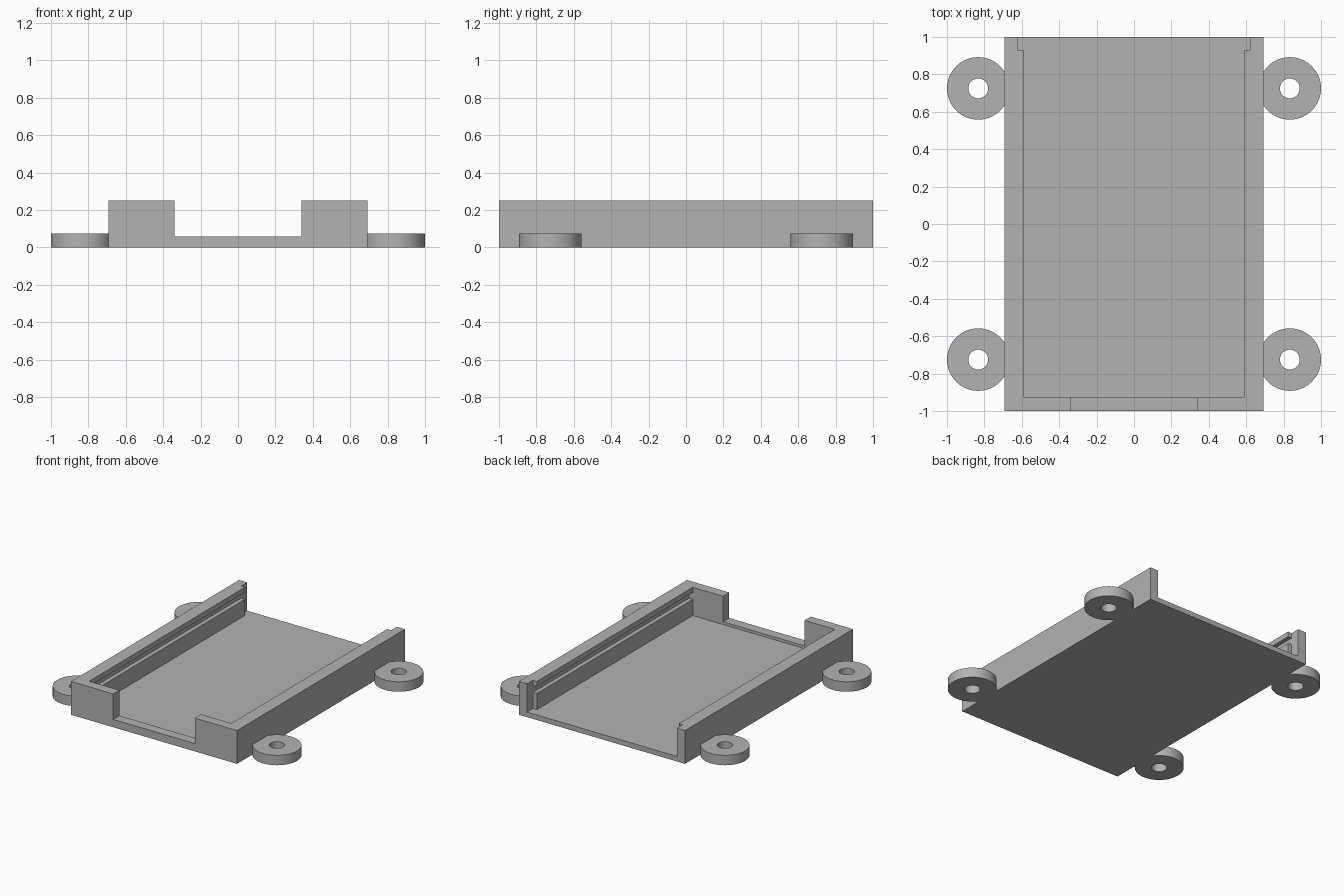
import bpy
import bmesh
from mathutils import Matrix

old = bpy.data.objects.get("Cube")
if old:
    bpy.data.objects.remove(old, do_unlink=True)

# Overall dimensions
HALF_W, HALF_L, HEIGHT = 0.692, 1.0, 0.251
FLOOR, LIP, EAR_H = 0.038, 0.059, 0.075
INNER_W, SLOT_W, NOTCH_W = 0.592, 0.624, 0.34
FRONT_Y, RAIL_END_Y = -0.926, 0.931

grey = bpy.data.materials.new("plain grey")
grey.use_nodes = True
colour = (0.45, 0.45, 0.45, 1)
grey.diffuse_color = colour
grey.node_tree.nodes["Principled BSDF"].inputs["Base Color"].default_value = colour


def finish(name, bm):
    mesh = bpy.data.meshes.new(name)
    bm.to_mesh(mesh)
    bm.free()
    obj = bpy.data.objects.new(name, mesh)
    bpy.context.collection.objects.link(obj)
    mesh.materials.append(grey)
    return obj


def box(name, x, y0, y1, z0, z1):
    """Box symmetric in x, between the given y and z limits."""
    bm = bmesh.new()
    size = Matrix.Diagonal((2 * x, y1 - y0, z1 - z0, 1))
    place = Matrix.Translation((0, (y0 + y1) / 2, (z0 + z1) / 2))
    bmesh.ops.create_cube(bm, size=1, matrix=place @ size)
    return finish(name, bm)


def cylinder(name, x, y, radius, z0, z1):
    bm = bmesh.new()
    bmesh.ops.create_cone(bm, cap_ends=True, segments=64, radius1=radius,
                          radius2=radius, depth=z1 - z0,
                          matrix=Matrix.Translation((x, y, (z0 + z1) / 2)))
    return finish(name, bm)


def combine(target, tool, operation):
    """Apply a boolean and discard the tool."""
    mod = target.modifiers.new("combine", 'BOOLEAN')
    mod.object, mod.operation, mod.solver = tool, operation, 'EXACT'
    bpy.context.view_layer.objects.active = target
    bpy.ops.object.modifier_apply(modifier=mod.name)
    bpy.data.objects.remove(tool, do_unlink=True)


# Tray: solid block, hollowed and open at the back
tray = box("tray", HALF_W, -HALF_L, HALF_L, 0, HEIGHT)
cuts = [
    box("cavity", INNER_W, FRONT_Y, 1.2, FLOOR, 0.5),
    box("back_relief", SLOT_W, RAIL_END_Y, 1.2, FLOOR, 0.5),
    box("board_slot", SLOT_W, FRONT_Y, 1.2, 0.16, 0.212),
    box("front_opening", NOTCH_W, -1.2, -0.8, LIP, 0.5),
]
for cut in cuts:
    combine(tray, cut, 'DIFFERENCE')

# Four round mounting ears with screw holes
for sx in (-1, 1):
    for sy in (-1, 1):
        x, y = sx * 0.833, sy * 0.725
        ear = cylinder("mounting_ear", x, y, 0.167, 0, EAR_H)
        hole = cylinder("screw_hole", x, y, 0.053, -0.1, 0.2)
        combine(ear, hole, 'DIFFERENCE')
        combine(tray, ear, 'UNION')

bpy.ops.object.select_all(action='DESELECT')
tray.select_set(True)
bpy.context.view_layer.objects.active = tray
bpy.ops.object.shade_smooth_by_angle(angle=0.5)
